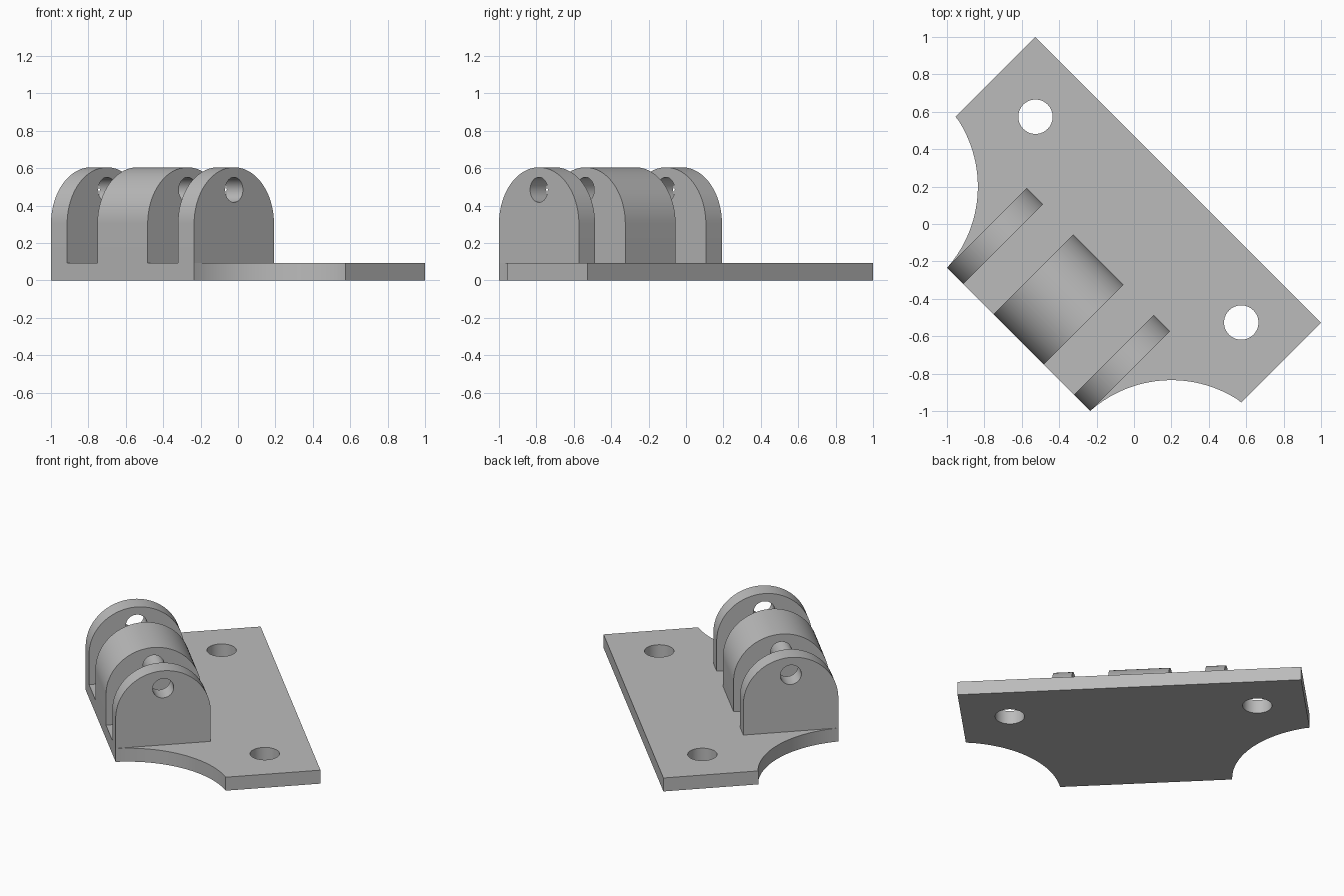
import bpy, bmesh
from math import sin, cos, pi, atan2, radians
from mathutils import Vector

if "Cube" in bpy.data.objects:
    bpy.data.objects.remove(bpy.data.objects["Cube"], do_unlink=True)

grey = bpy.data.materials.new("plain grey")
grey.use_nodes = True
COLOUR = (0.5, 0.5, 0.5, 1)
grey.diffuse_color = COLOUR
grey.node_tree.nodes["Principled BSDF"].inputs["Base Color"].default_value = COLOUR

TURN = radians(-45)      # the bracket lies diagonally
THICK = 0.093            # base plate thickness
FRONT, STEP, BACK = -0.873, -0.269, 0.334
HALF, NECK = 1.08, 0.541


def arc(cx, cy, r, start, end, n):
    return [(cx + r * cos(start + (end - start) * i / n),
             cy + r * sin(start + (end - start) * i / n)) for i in range(n + 1)]


def prism(name, points, push):
    """Extrude a closed outline of 3D points along a vector."""
    bm = bmesh.new()
    face = bm.faces.new([bm.verts.new(p) for p in points])
    out = bmesh.ops.extrude_face_region(bm, geom=[face])
    moved = [g for g in out["geom"] if isinstance(g, bmesh.types.BMVert)]
    bmesh.ops.translate(bm, vec=Vector(push), verts=moved)
    bmesh.ops.recalc_face_normals(bm, faces=bm.faces)
    mesh = bpy.data.meshes.new(name)
    bm.to_mesh(mesh)
    bm.free()
    mesh.materials.append(grey)
    obj = bpy.data.objects.new(name, mesh)
    bpy.context.collection.objects.link(obj)
    return obj


def drill(obj, cutter):
    """Cut a hole, then discard the cutter."""
    bpy.ops.object.select_all(action="DESELECT")
    bpy.context.view_layer.objects.active = obj
    obj.select_set(True)
    mod = obj.modifiers.new("hole", "BOOLEAN")
    mod.operation, mod.solver, mod.object = "DIFFERENCE", "EXACT", cutter
    bpy.ops.object.modifier_apply(modifier=mod.name)
    bpy.data.objects.remove(cutter, do_unlink=True)


def finish(obj):
    bpy.ops.object.select_all(action="DESELECT")
    bpy.context.view_layer.objects.active = obj
    obj.select_set(True)
    bpy.ops.object.shade_smooth_by_angle(angle=radians(30))
    obj.rotation_euler.z = TURN


# Base plate: wide rear, concave scoops narrowing to the front edge
cx, cy, r = 1.195, -0.912, 0.655
a0 = atan2(FRONT - cy, NECK - cx)
a1 = atan2(STEP - cy, HALF - cx)
scoop = arc(cx, cy, r, a0, a1, 32)
scoop[0], scoop[-1] = (NECK, FRONT), (HALF, STEP)
right = scoop + [(HALF, BACK)]
outline = right + [(-x, y) for x, y in reversed(right)]
plate = prism("base_plate", [(x, y, 0) for x, y in outline], (0, 0, THICK))

# Screw holes
for side in (-1, 1):
    ring = arc(side * 0.778, 0.033, 0.092, 0, 2 * pi, 48)[:-1]
    drill(plate, prism("screw_cutter", [(x, y, -0.1) for x, y in ring], (0, 0, 0.4)))
finish(plate)

# Round-topped hinge lugs sharing one pin hole
mid, radius = (FRONT + STEP) / 2, (STEP - FRONT) / 2
profile = [(FRONT, THICK), (STEP, THICK)] + arc(mid, 0.303, radius, 0, pi, 48)
pin = arc(mid, 0.485, 0.067, 0, 2 * pi, 40)[:-1]
for name, u0, u1 in (("left_lug", 0.419, NECK),
                     ("middle_lug", -0.19, 0.19),
                     ("right_lug", -NECK, -0.419)):
    lug = prism(name, [(u0, v, z) for v, z in profile], (u1 - u0, 0, 0))
    drill(lug, prism("pin_cutter", [(u0 - 0.1, v, z) for v, z in pin],
                     (u1 - u0 + 0.2, 0, 0)))
    finish(lug)
